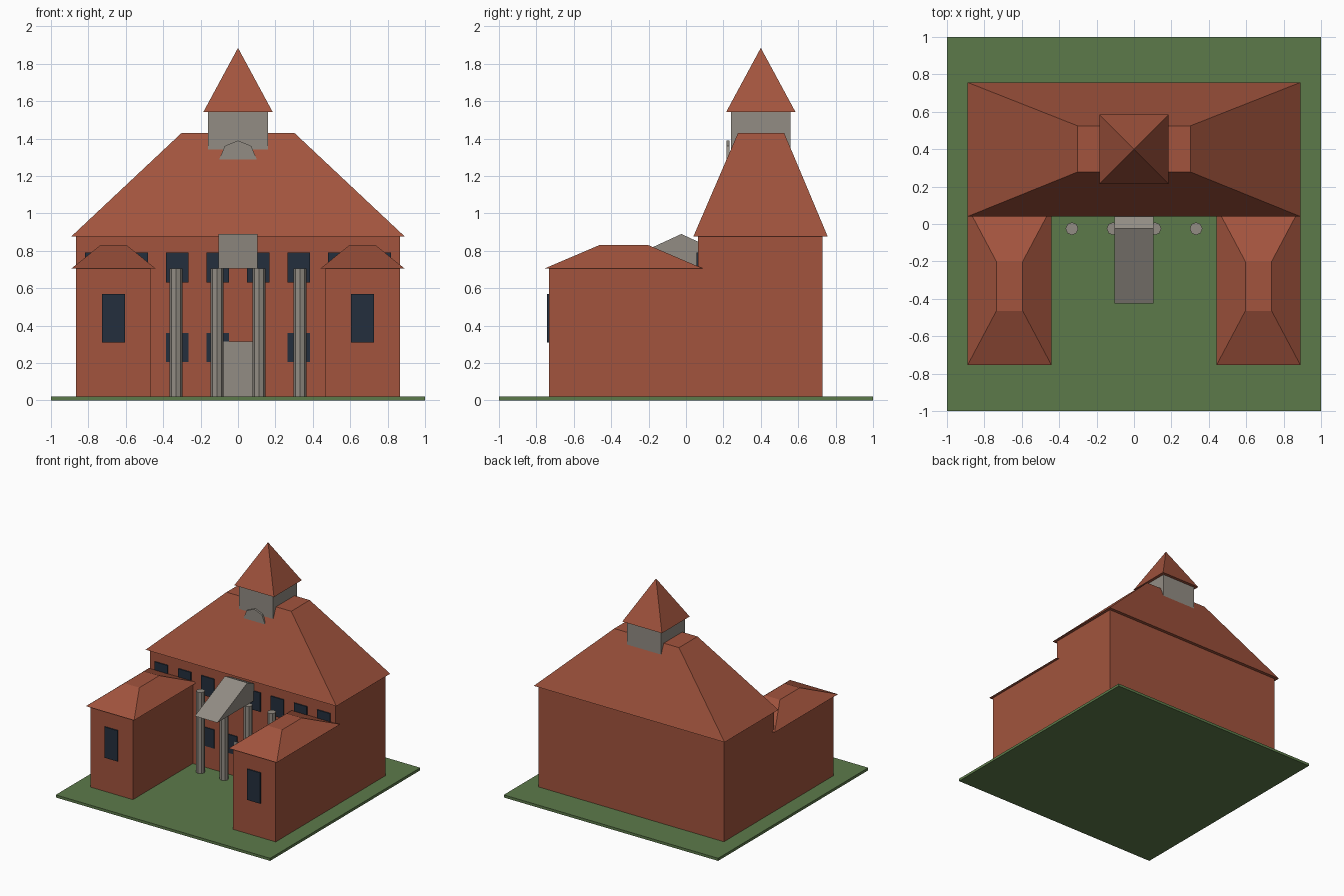
import bpy
import bmesh
from math import pi
from mathutils import Matrix

if "Cube" in bpy.data.objects:
    bpy.data.objects.remove(bpy.data.objects["Cube"])


def material(name, rgb):
    m = bpy.data.materials.new(name)
    m.use_nodes = True
    m.diffuse_color = (*rgb, 1)
    m.node_tree.nodes["Principled BSDF"].inputs["Base Color"].default_value = (*rgb, 1)
    return m


BRICK = material("brick red", (0.36, 0.088, 0.047))
STONE = material("warm grey stone", (0.29, 0.265, 0.23))
GLASS = material("dark blue glass", (0.017, 0.028, 0.047))
GRASS = material("grass green", (0.108, 0.195, 0.068))


def finish(name, bm, mat):
    bmesh.ops.recalc_face_normals(bm, faces=bm.faces)
    mesh = bpy.data.meshes.new(name)
    bm.to_mesh(mesh)
    bm.free()
    mesh.materials.append(mat)
    ob = bpy.data.objects.new(name, mesh)
    bpy.context.collection.objects.link(ob)
    return ob


def frustum(name, mat, x, y, z, top_x=None, top_y=None):
    """Box between x, y and z ranges, optionally with its own top rectangle."""
    bm = bmesh.new()
    bmesh.ops.create_cube(bm, size=2)
    for v in bm.verts:
        upper = v.co.z > 0
        xs = top_x if upper and top_x else x
        ys = top_y if upper and top_y else y
        v.co = (xs[v.co.x > 0], ys[v.co.y > 0], z[upper])
    # ridges and apexes collapse to shared points
    bmesh.ops.remove_doubles(bm, verts=bm.verts, dist=0.0001)
    return finish(name, bm, mat)


def cylinder(name, mat, radius, depth, sides, matrix):
    bm = bmesh.new()
    bmesh.ops.create_cone(bm, cap_ends=True, segments=sides, radius1=radius,
                          radius2=radius, depth=depth, matrix=matrix)
    return finish(name, bm, mat)


def both(side, a, b):
    """Range a..b on the left (side 1), mirrored on the right (side -1)."""
    return tuple(sorted((side * a, side * b)))


# Lawn and main block with hipped roof
frustum("lawn", GRASS, (-1, 1), (-1, 1), (0, 0.022))
frustum("main_walls", BRICK, (-0.865, 0.865), (0.065, 0.73), (0.02, 0.88))
frustum("main_roof", BRICK, (-0.89, 0.89), (0.04, 0.757), (0.878, 1.43),
        (-0.302, 0.302), (0.278, 0.525))

# Cupola, spire and round gable ornament
frustum("cupola", STONE, (-0.16, 0.16), (0.24, 0.56), (1.3, 1.545))
frustum("spire", BRICK, (-0.185, 0.185), (0.215, 0.585), (1.543, 1.885),
        (0, 0), (0.4, 0.4))
cylinder("round_ornament", STONE, 0.1, 0.016, 8,
         Matrix.Translation((0, 0.225, 1.29)) @ Matrix.Rotation(pi / 2, 4, "X"))

# Portico gable with its ridge across the front, and the door
frustum("portico_gable", STONE, (-0.105, 0.105), (-0.425, 0.375), (0.706, 0.89),
        top_y=(-0.025, -0.025))
frustum("door", STONE, (-0.078, 0.078), (0.056, 0.066), (0.02, 0.315))

for side, label in ((1, "left"), (-1, "right")):
    # Wings
    frustum(label + "_wing_walls", BRICK, both(side, 0.467, 0.865),
            (-0.733, 0.066), (0.02, 0.708))
    frustum(label + "_wing_roof", BRICK, both(side, 0.441, 0.89),
            (-0.755, 0.09), (0.706, 0.83), both(side, 0.595, 0.736), (-0.465, -0.2))
    frustum(label + "_wing_window", GLASS, both(side, 0.605, 0.726),
            (-0.742, -0.732), (0.31, 0.57))

    # Columns
    for place, x in (("inner", 0.112), ("outer", 0.332)):
        cylinder(f"{label}_{place}_column", STONE, 0.034, 0.685, 8,
                 Matrix.Translation((side * x, -0.025, 0.3635)))

    # Main front windows
    for i in range(4):
        x = 0.108 + 0.2165 * i
        span = both(side, x - 0.06, x + 0.06)
        frustum(f"{label}_upper_window_{i + 1}", GLASS, span, (0.056, 0.066), (0.63, 0.79))
        # the lower row has no window just left of the door
        if i == 1 or (i == 0 and side < 0):
            frustum(f"{label}_lower_window_{i + 1}", GLASS, span,
                    (0.057, 0.066), (0.205, 0.362))
